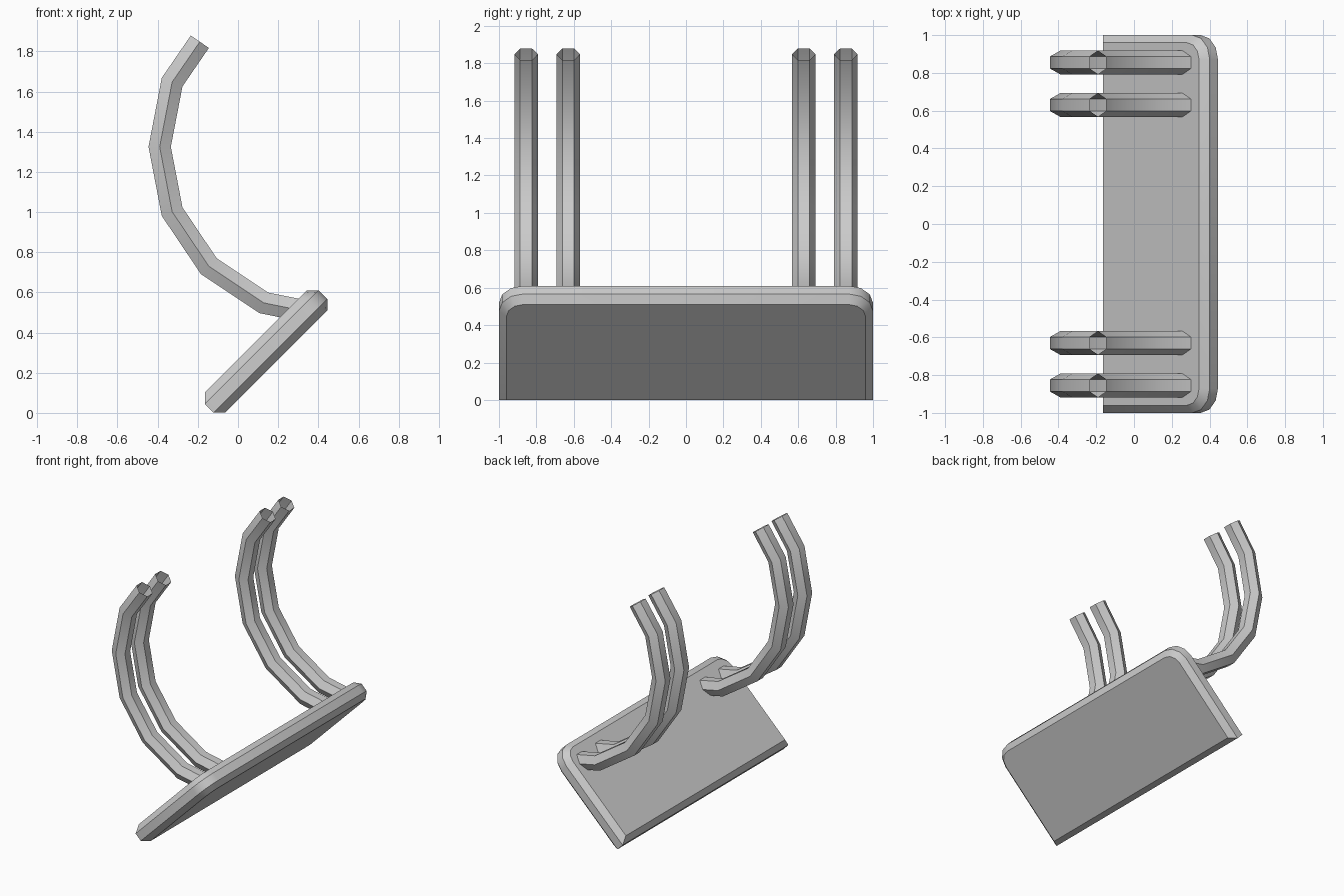
import bpy, bmesh, math
from mathutils import Vector

if "Cube" in bpy.data.objects:
    bpy.data.objects.remove(bpy.data.objects["Cube"])


def finish(name, bm):
    bmesh.ops.recalc_face_normals(bm, faces=bm.faces)
    mesh = bpy.data.meshes.new(name)
    bm.to_mesh(mesh)
    bm.free()
    ob = bpy.data.objects.new(name, mesh)
    bpy.context.collection.objects.link(ob)
    bpy.ops.object.select_all(action='DESELECT')
    ob.select_set(True)
    bpy.context.view_layer.objects.active = ob
    bpy.ops.object.shade_smooth_by_angle(angle=math.radians(35))
    return ob


def bridge(bm, a, b):
    for i in range(len(a)):
        j = (i + 1) % len(a)
        bm.faces.new((a[i], a[j], b[j], b[i]))


# Tilted plate: chamfered slab, square lower corners, rounded upper corners
U0, U1, N0, N1, C, R, SEG = -0.085, 0.715, 0.046, 0.188, 0.04, 0.13, 3
S = math.sqrt(0.5)


def outline(inset):
    pts = [(U0 + inset, -1 + inset)]
    for side in (-1, 1):
        for k in range(SEG + 1):
            a = math.pi / 2 * (k / SEG - (1 if side < 0 else 0))
            r = R - inset
            pts.append((U1 - R + r * math.cos(a), side * (1 - R) + r * math.sin(a)))
    pts.append((U0 + inset, 1 - inset))
    return pts


bm = bmesh.new()
loops = []
for inset, n in ((C, N0), (0, N0 + C), (0, N1 - C), (C, N1)):
    loops.append([bm.verts.new(((u - n) * S, y, (u + n) * S)) for u, y in outline(inset)])
for a, b in zip(loops, loops[1:]):
    bridge(bm, a, b)
bm.faces.new(loops[0])
bm.faces.new(loops[-1])
finish("plate", bm)

# Curved hexagonal tubes, open at the ends, sunk into the plate
PATH = [Vector(p) for p in ((0.35, 0.503), (0.128, 0.548), (-0.145, 0.73), (-0.328, 1.002),
                            (-0.39, 1.325), (-0.328, 1.647), (-0.19, 1.848))]
RAD = 0.063


def tube(name, y):
    bm = bmesh.new()
    rings = []
    for i, p in enumerate(PATH):
        d0 = (p - PATH[max(i - 1, 0)]).normalized()
        d1 = (PATH[min(i + 1, len(PATH) - 1)] - p).normalized()
        t = (d0 + d1).normalized()
        miter = 1 / t.dot(d1 if d1.length else d0)
        side = Vector((-t.y, t.x)) * miter
        ring = []
        for k in range(6):
            a = k * math.pi / 3
            q = p + side * RAD * math.sin(a)
            ring.append(bm.verts.new((q.x, y + RAD * math.cos(a), q.y)))
        rings.append(ring)
    for a, b in zip(rings, rings[1:]):
        bridge(bm, a, b)
    finish(name, bm)


for label, s in (("front", -1), ("back", 1)):
    tube(label + "_outer_tube", s * 0.855)
    tube(label + "_inner_tube", s * 0.63)
